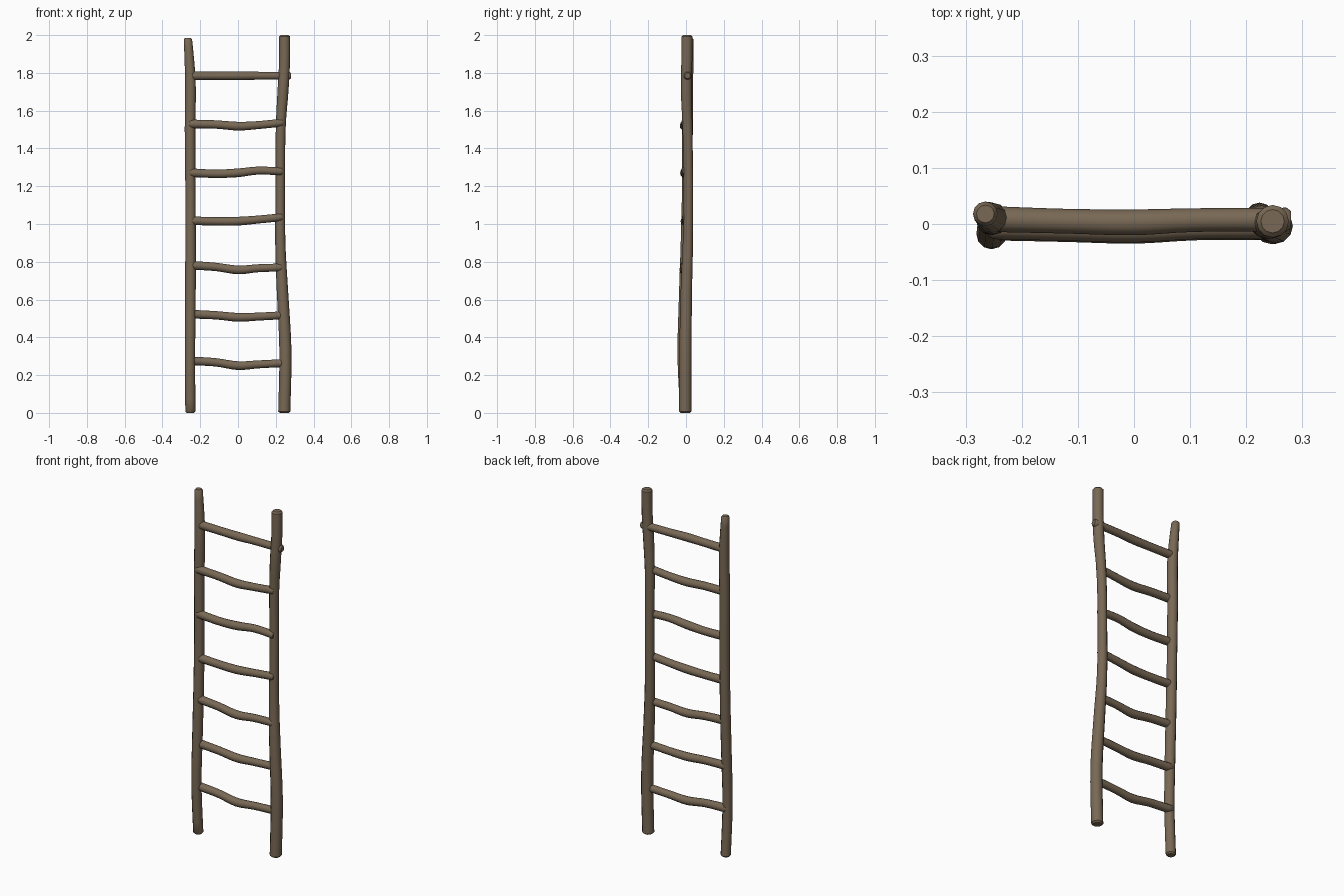
import bpy, bmesh, math
from mathutils import Vector

if "Cube" in bpy.data.objects:
    bpy.data.objects.remove(bpy.data.objects["Cube"])

wood = bpy.data.materials.new("weathered brown wood")
wood.diffuse_color = (0.19, 0.14, 0.09, 1)
wood.use_nodes = True
wood.node_tree.nodes["Principled BSDF"].inputs["Base Color"].default_value = wood.diffuse_color


def catmull(p0, p1, p2, p3, t):
    return 0.5 * (2 * p1 + (p2 - p0) * t + (2 * p0 - 5 * p1 + 4 * p2 - p3) * t * t
                  + (3 * p1 - p0 - 3 * p2 + p3) * t ** 3)


def branch(name, pts, axis, sides=12, steps=4, bevel=0.008):
    """Sweep a wobbly round pole through (x, y, z, radius) points along an axis."""
    p = [Vector(q) for q in pts]
    p = [2 * p[0] - p[1]] + p + [2 * p[-1] - p[-2]]
    path = [catmull(*p[i:i + 4], s / steps) for i in range(len(p) - 3) for s in range(steps)]
    path.append(p[-2])
    # rounded ends: a narrow cap ring at each tip
    rings = []
    for i, q in enumerate(path):
        if i in (0, len(path) - 1):
            cap = q.copy()
            cap[3] = q[3] * 0.72
            inner = q.copy()
            inner[axis] += bevel if i == 0 else -bevel
            rings += [cap, inner] if i == 0 else [inner, cap]
        else:
            rings.append(q)
    bm = bmesh.new()
    loops = []
    u, v = [k for k in range(3) if k != axis]
    for q in rings:
        loop = []
        for k in range(sides):
            a = 2 * math.pi * k / sides
            co = Vector(q[:3])
            co[u] += q[3] * math.cos(a)
            co[v] += q[3] * math.sin(a)
            loop.append(bm.verts.new(co))
        loops.append(loop)
    for a, b in zip(loops, loops[1:]):
        for k in range(sides):
            n = (k + 1) % sides
            bm.faces.new((a[k], a[n], b[n], b[k]))
    bm.faces.new(loops[0])
    bm.faces.new(loops[-1])
    bmesh.ops.recalc_face_normals(bm, faces=bm.faces)
    mesh = bpy.data.meshes.new(name)
    bm.to_mesh(mesh)
    bm.free()
    mesh.materials.append(wood)
    ob = bpy.data.objects.new(name, mesh)
    bpy.context.collection.objects.link(ob)
    bpy.ops.object.select_all(action='DESELECT')
    ob.select_set(True)
    bpy.context.view_layer.objects.active = ob
    bpy.ops.object.shade_smooth_by_angle(angle=math.radians(40))
    return ob


# side rails
branch("left_rail", [
    (-0.252, -0.004, 0.0, 0.027), (-0.254, -0.018, 0.3, 0.027), (-0.252, -0.010, 0.6, 0.028),
    (-0.251, 0.000, 0.9, 0.028), (-0.252, 0.006, 1.2, 0.027), (-0.254, 0.008, 1.5, 0.028),
    (-0.252, 0.010, 1.75, 0.028), (-0.265, 0.018, 1.985, 0.022)], 2)
branch("right_rail", [
    (0.245, -0.004, 0.0, 0.032), (0.251, -0.003, 0.33, 0.032), (0.235, 0.002, 0.65, 0.030),
    (0.224, 0.010, 0.9, 0.027), (0.224, 0.013, 1.2, 0.025), (0.226, 0.008, 1.5, 0.026),
    (0.238, 0.002, 1.7, 0.029), (0.246, 0.004, 1.85, 0.029), (0.247, 0.005, 2.0, 0.029)], 2)

# rungs: heights at left, inner left, middle, inner right, right, then depth and right end
rungs = [
    (0.276, 0.268, 0.250, 0.257, 0.264, -0.010, 0.25),
    (0.523, 0.517, 0.506, 0.510, 0.517, -0.008, 0.24),
    (0.782, 0.773, 0.757, 0.766, 0.770, -0.010, 0.235),
    (1.018, 1.014, 1.015, 1.024, 1.036, -0.004, 0.235),
    (1.272, 1.266, 1.271, 1.283, 1.278, -0.006, 0.235),
    (1.530, 1.527, 1.518, 1.524, 1.537, -0.008, 0.240),
    (1.785, 1.785, 1.785, 1.785, 1.785, 0.005, 0.280)]
for i, (a, b, c, d, e, y, end) in enumerate(rungs):
    xs = (-0.26, -0.12, 0.0, 0.11, end)
    rs = (0.023, 0.022, 0.023, 0.021, 0.021)
    ys = (y + 0.004, y, y - 0.002, y + 0.002, y + 0.003)
    branch(f"rung_{i + 1}", list(zip(xs, ys, (a, b, c, d, e), rs)), 0)
